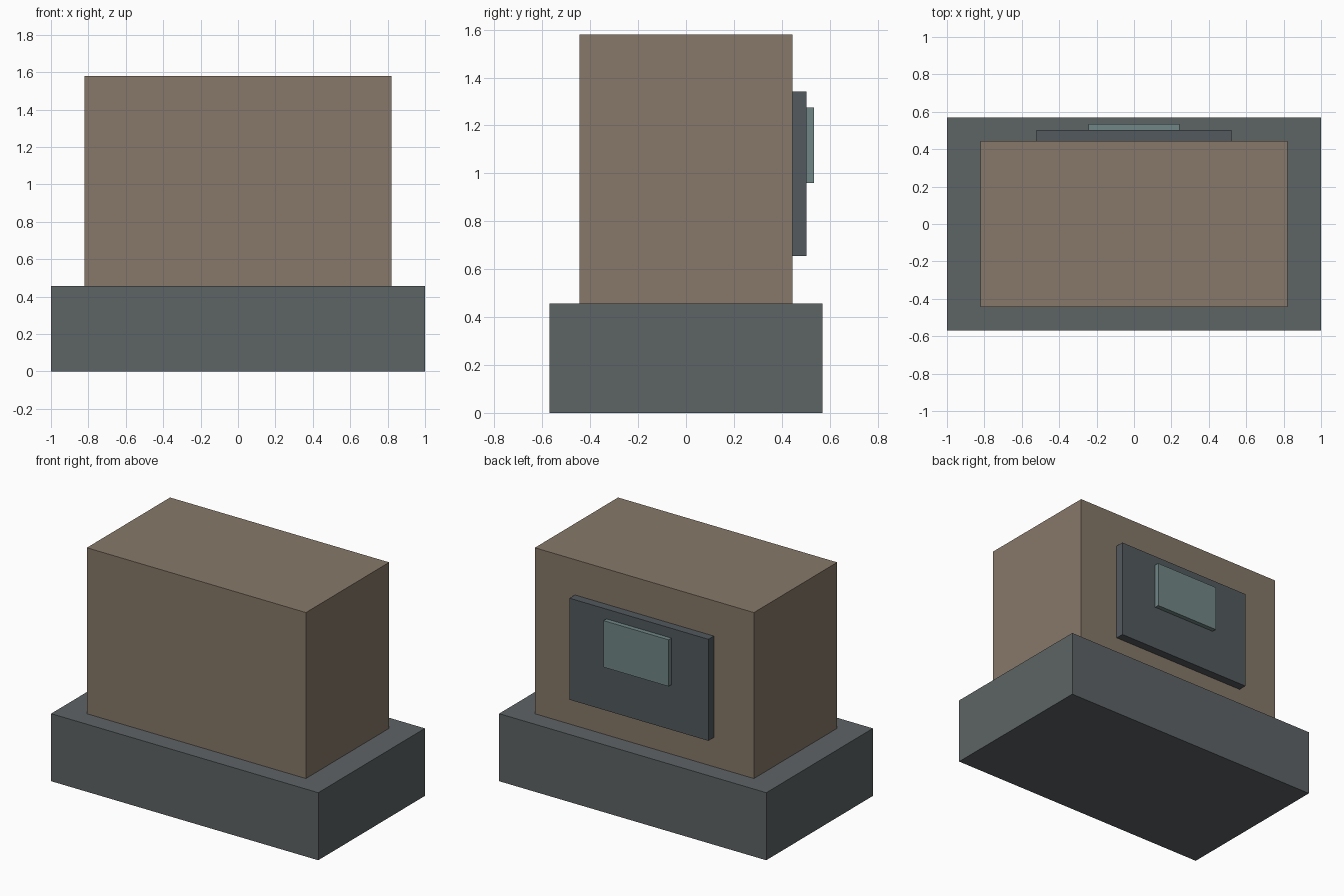
import bpy

if "Cube" in bpy.data.objects:
    bpy.data.objects.remove(bpy.data.objects["Cube"])


def material(name, rgb):
    mat = bpy.data.materials.new(name)
    mat.diffuse_color = (*rgb, 1.0)
    mat.use_nodes = True
    mat.node_tree.nodes["Principled BSDF"].inputs["Base Color"].default_value = mat.diffuse_color
    return mat


def box(name, x, y, z, mat):
    """Flat-faced box from (min, max) ranges on each axis."""
    bpy.ops.mesh.primitive_cube_add(size=1, location=[(a + b) / 2 for a, b in (x, y, z)])
    obj = bpy.context.object
    obj.name = name
    obj.scale = [b - a for a, b in (x, y, z)]
    bpy.ops.object.transform_apply(location=False, rotation=False, scale=True)
    obj.data.materials.append(mat)
    return obj


dark_grey = material("dark_grey", (0.11, 0.125, 0.13))
brown = material("brown", (0.24, 0.19, 0.14))
slate = material("slate", (0.085, 0.10, 0.11))
pale_teal = material("pale_teal", (0.165, 0.24, 0.24))

# Wide plinth and the main block standing on it
box("base", (-1, 1), (-0.57, 0.57), (0, 0.457), dark_grey)
box("body", (-0.82, 0.82), (-0.445, 0.445), (0.457, 1.58), brown)

# Raised panel on the back with a small plate on it
box("back_panel", (-0.52, 0.52), (0.445, 0.503), (0.654, 1.341), slate)
box("panel_plate", (-0.243, 0.243), (0.503, 0.534), (0.96, 1.275), pale_teal)
